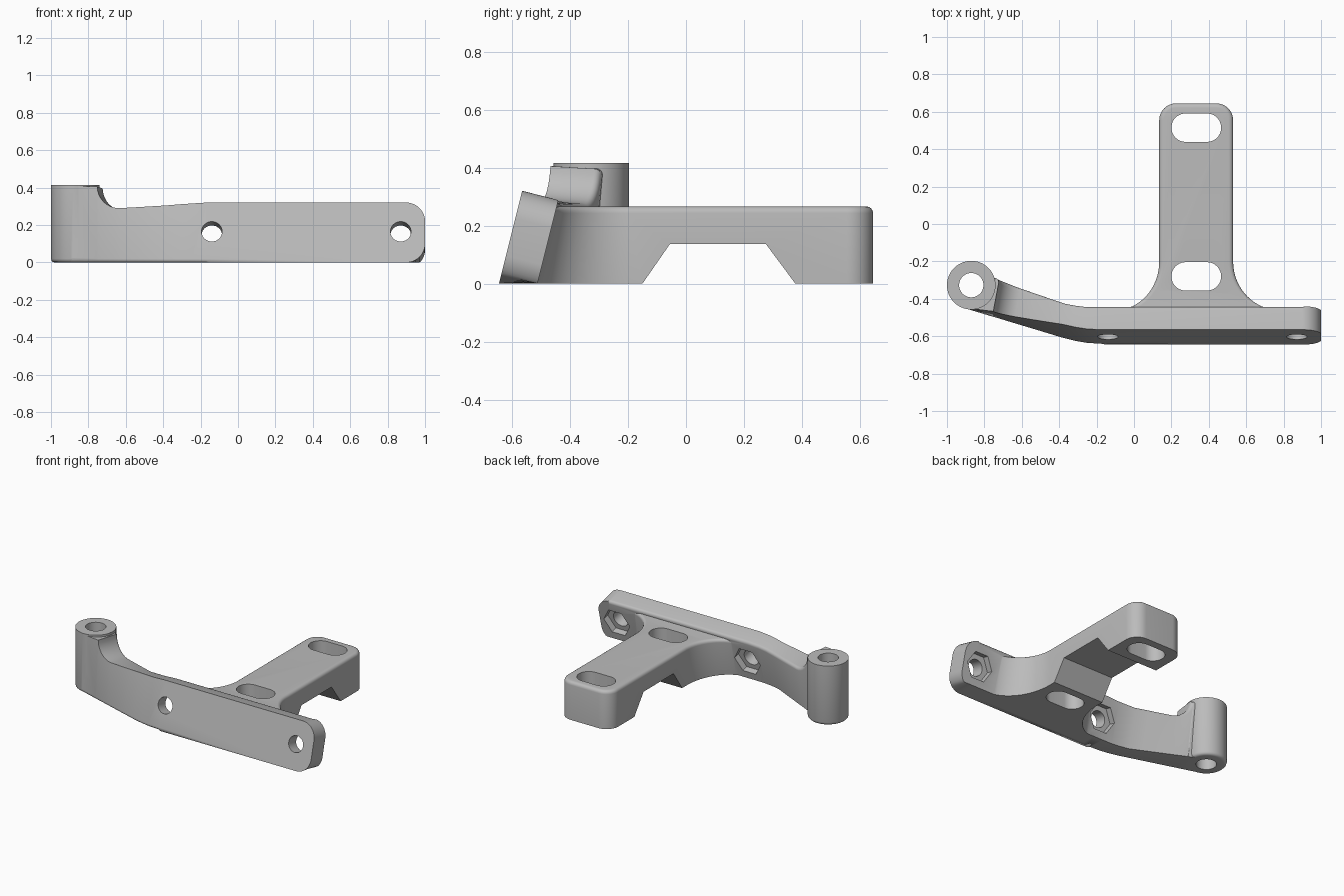
import bpy, bmesh, math
from math import sin, cos, pi, radians
from mathutils import Vector

cube = bpy.data.objects.get("Cube")
if cube:
    bpy.data.objects.remove(cube)

grey = bpy.data.materials.new("plain_grey")
grey.use_nodes = True
grey.diffuse_color = (0.5, 0.5, 0.5, 1)
grey.node_tree.nodes["Principled BSDF"].inputs["Base Color"].default_value = (0.5, 0.5, 0.5, 1)


def loft(name, rings, soften=None, width=0.025):
    """Skin matching rings into a closed solid; soften(a, b) picks edges to round."""
    bm = bmesh.new()
    vs = [[bm.verts.new(p) for p in ring] for ring in rings]
    n = len(vs[0])
    for a, b in zip(vs, vs[1:]):
        for i in range(n):
            j = (i + 1) % n
            bm.faces.new((a[i], a[j], b[j], b[i]))
    bm.faces.new(vs[0][::-1])
    bm.faces.new(vs[-1])
    bmesh.ops.recalc_face_normals(bm, faces=bm.faces)
    if soften:
        edges = soften(bm, vs)
        bmesh.ops.bevel(bm, geom=edges, offset=width, segments=4, profile=0.5,
                        affect='EDGES', clamp_overlap=True)
    mesh = bpy.data.meshes.new(name)
    bm.to_mesh(mesh)
    bm.free()
    mesh.materials.append(grey)
    ob = bpy.data.objects.new(name, mesh)
    bpy.context.collection.objects.link(ob)
    return ob


def arc(cx, cy, rx, ry, a0, a1, steps=12):
    angles = [radians(a0 + (a1 - a0) * i / steps) for i in range(steps + 1)]
    return [(cx + rx * cos(a), cy + ry * sin(a)) for a in angles]


def prism(name, outline, z0, z1):
    return loft(name, [[(x, y, z) for x, y in outline] for z in (z0, z1)])


def combine(target, other, operation):
    mod = target.modifiers.new(operation.lower(), 'BOOLEAN')
    mod.object, mod.operation, mod.solver = other, operation, 'EXACT'
    bpy.context.view_layer.objects.active = target
    bpy.ops.object.modifier_apply(modifier=mod.name)
    bpy.data.objects.remove(other)


LEAN = 0.25          # the front plate leans back this much per unit of height


# Leaning plate and swept arm, one skin running from the boss to the plate end
def section(front, back, z0, z1, lean):
    (xf, yf), (xb, yb) = front, back
    drop = 0.032 * lean / LEAN
    low, high = max(0, z0 - drop), z1 - drop
    return [(xf, yf + lean * z0, z0), (xf, yf + lean * z1, z1),
            (xb, yb + lean * high, high), (xb, yb + lean * low, low)]


def arm_section(t, z1):
    front = (-0.38 - 0.532 * t, -0.613 + 0.165 * t)
    back = (-0.37 - 0.5 * t, -0.49 + 0.235 * t)
    return section(front, back, 0, z1, LEAN * (1 - t))


rings = [arm_section(1, 0.405)]
for i in range(9):
    a = pi / 2 * (1 - i / 8)
    rings.append(arm_section(0.48 + 0.22 * sin(a), 0.405 - 0.115 * cos(a)))
rings += [arm_section(t, 0.305 - 0.032 * t) for t in (0.32, 0.16, 0)]
for x, yf, yb, z1 in [(-0.31, -0.63, -0.503, 0.311), (-0.25, -0.64, -0.511, 0.315),
                      (-0.17, -0.645, -0.512, 0.32)]:
    rings.append(section((x, yf), (x, yb), 0, z1, LEAN))
for i in range(13):
    a = radians(88) * i / 12
    x, inset = 0.9 + 0.1 * sin(a), 0.1 * (1 - cos(a))
    rings.append(section((x, -0.645), (x, -0.512), inset, 0.32 - inset, LEAN))


def arm_edges(bm, vs):
    top_back = [bm.edges.get((a[2], b[2])) for a, b in zip(vs[:-13], vs[1:-12])]
    low_front = [bm.edges.get((a[0], b[0])) for a, b in zip(vs[:-14], vs[1:-13])]
    return top_back + low_front


bracket = loft("bracket", rings, arm_edges, 0.02)

# Rear bar with flared root; the flare follows the leaning plate
outline = [(-0.1, -0.53)] + arc(-0.1, -0.2, 0.235, 0.255, -90, 0, 16)
outline += arc(0.225, 0.555, 0.09, 0.09, 180, 90) + arc(0.44, 0.555, 0.09, 0.09, 90, 0)
outline += arc(0.78, -0.2, 0.25, 0.255, 180, 270, 16) + [(0.78, -0.53)]


def flare(y, k):
    return y if y > -0.2 else -0.2 + (y + 0.2) * k


bar = loft("rear_bar", [[(x, flare(y, k), z) for x, y in outline]
                        for z, k in ((0, 1.255), (0.266, 1))],
           lambda bm, vs: [e for e in bm.edges if all(v in vs[1] for v in e.verts)], 0.03)
notch = [(-0.157, -0.01), (-0.15, 0), (-0.055, 0.137), (0.275, 0.137), (0.377, 0), (0.384, -0.01)]
combine(bar, loft("notch_cutter", [[(x, y, z) for y, z in notch] for x in (0, 0.7)]), 'DIFFERENCE')
combine(bracket, bar, 'UNION')

# Round boss with a softened lower rim
boss_rings = [[(x, y, z) for x, y in arc(-0.87, -0.327, r, r, 0, 360, 64)[:-1]]
              for r, z in ((0.11, 0), (0.12, 0.003), (0.127, 0.01), (0.13, 0.02), (0.13, 0.415))]
combine(bracket, loft("boss", boss_rings), 'UNION')


# Vertical openings: boss bore, two slots, washer clearance
def stadium(cy, half, r):
    return arc(0.333 + half, cy, r, r, -90, 90, 20) + arc(0.333 - half, cy, r, r, 90, 270, 20)


openings = [(arc(-0.87, -0.327, 0.065, 0.065, 0, 360, 48)[:-1], -0.1),
            (stadium(0.515, 0.057, 0.076), -0.1),
            (stadium(-0.28, 0.057, 0.076), -0.1),
            (stadium(-0.28, 0.06, 0.165), 0.267)]
for shape, z0 in openings:
    combine(bracket, prism("opening_cutter", shape, z0, 0.6), 'DIFFERENCE')

# Bolt holes through the plate with hexagonal nut pockets behind
side, up = Vector((1, 0, 0)), Vector((0, LEAN, 1)).normalized()
inward = Vector((0, 1, -LEAN)).normalized()
for x in (-0.14, 0.87):
    centre = Vector((x, -0.645 + LEAN * 0.165, 0.165))
    for r, sides, d0, d1 in ((0.055, 40, -0.1, 0.3), (0.1, 6, 0.085, 0.26)):
        ring = arc(0, 0, r, r, 0, 360, sides)[:-1]
        cutter = loft("bolt_cutter", [[centre + side * u + up * v + inward * d for u, v in ring]
                                      for d in (d0, d1)])
        combine(bracket, cutter, 'DIFFERENCE')

# Smooth curved walls, keep sharp edges
bpy.ops.object.select_all(action='DESELECT')
bracket.select_set(True)
bpy.context.view_layer.objects.active = bracket
bpy.ops.object.shade_smooth_by_angle(angle=radians(30))
